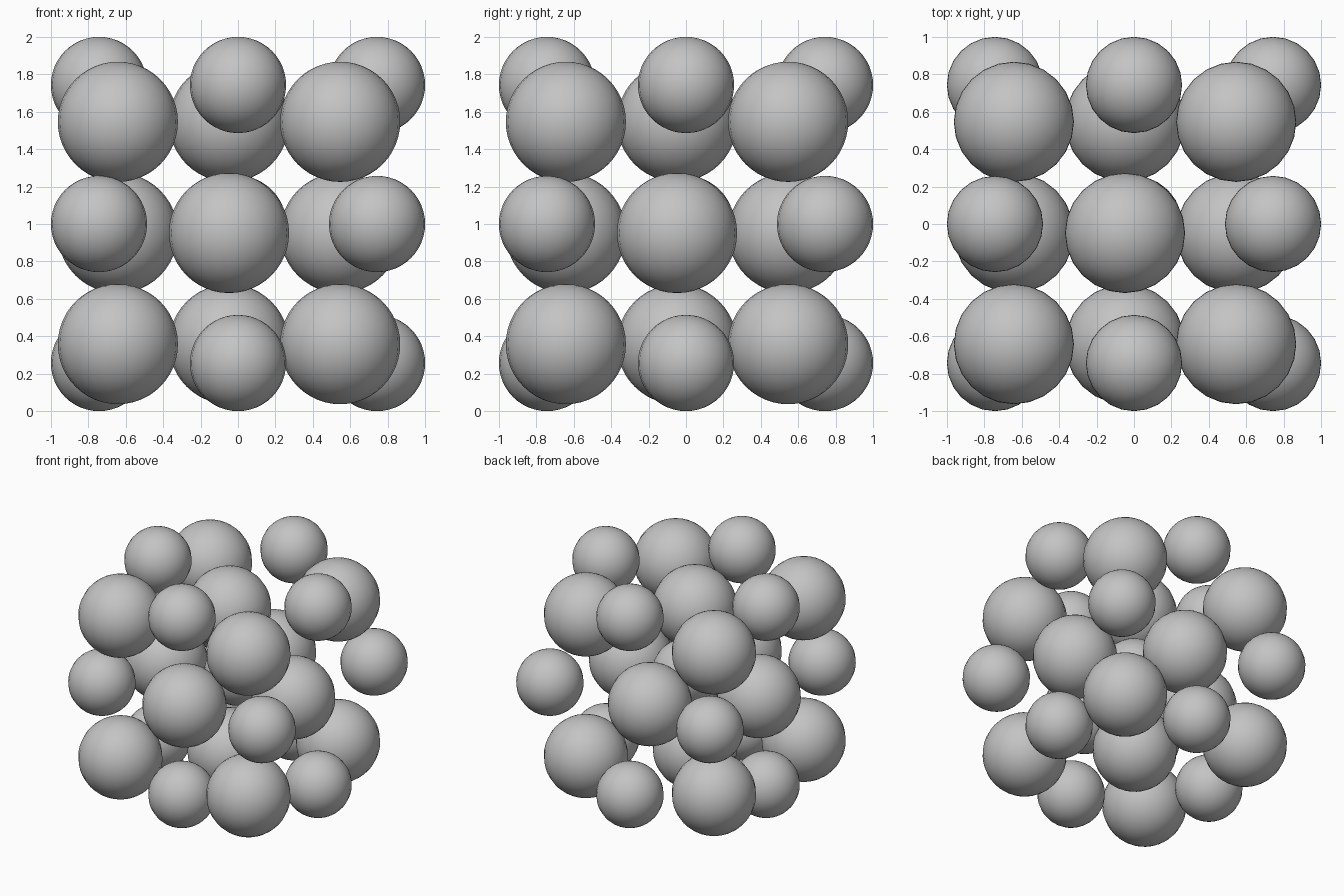
import bpy
from itertools import product


# Remove the default object
cube = bpy.data.objects.get("Cube")
if cube:
    bpy.data.objects.remove(cube, do_unlink=True)

# One grey for every ball
grey = bpy.data.materials.new("grey")
colour = (0.55, 0.55, 0.55, 1)
grey.diffuse_color = colour
grey.use_nodes = True
grey.node_tree.nodes["Principled BSDF"].inputs["Base Color"].default_value = colour


def ball_mesh(name, radius):
    """Make one smooth ball and return its mesh for sharing."""
    bpy.ops.mesh.primitive_uv_sphere_add(segments=24, ring_count=24, radius=radius)
    ball = bpy.context.object
    bpy.ops.object.shade_smooth()
    mesh = ball.data
    mesh.name = name
    mesh.materials.append(grey)
    bpy.data.objects.remove(ball)
    return mesh


def place(name, mesh, cell, spacing, shift):
    x, y, z = (spacing * c + shift for c in cell)
    ball = bpy.data.objects.new(name, mesh)
    ball.location = (x, y, z + 1)
    bpy.context.collection.objects.link(ball)


large = ball_mesh("large_ball", 0.321)
small = ball_mesh("small_ball", 0.257)

# Alternating lattice: large balls on corners and face centres,
# small balls on edge centres and in the middle
large_names = {3: "large_corner_ball", 1: "large_face_ball"}
small_names = {2: "small_edge_ball", 0: "small_middle_ball"}
for cell in product((-1, 0, 1), repeat=3):
    rank = sum(abs(c) for c in cell)
    if rank % 2:
        place(large_names[rank], large, cell, 0.594, -0.048)
    else:
        place(small_names[rank], small, cell, 0.743, 0)
